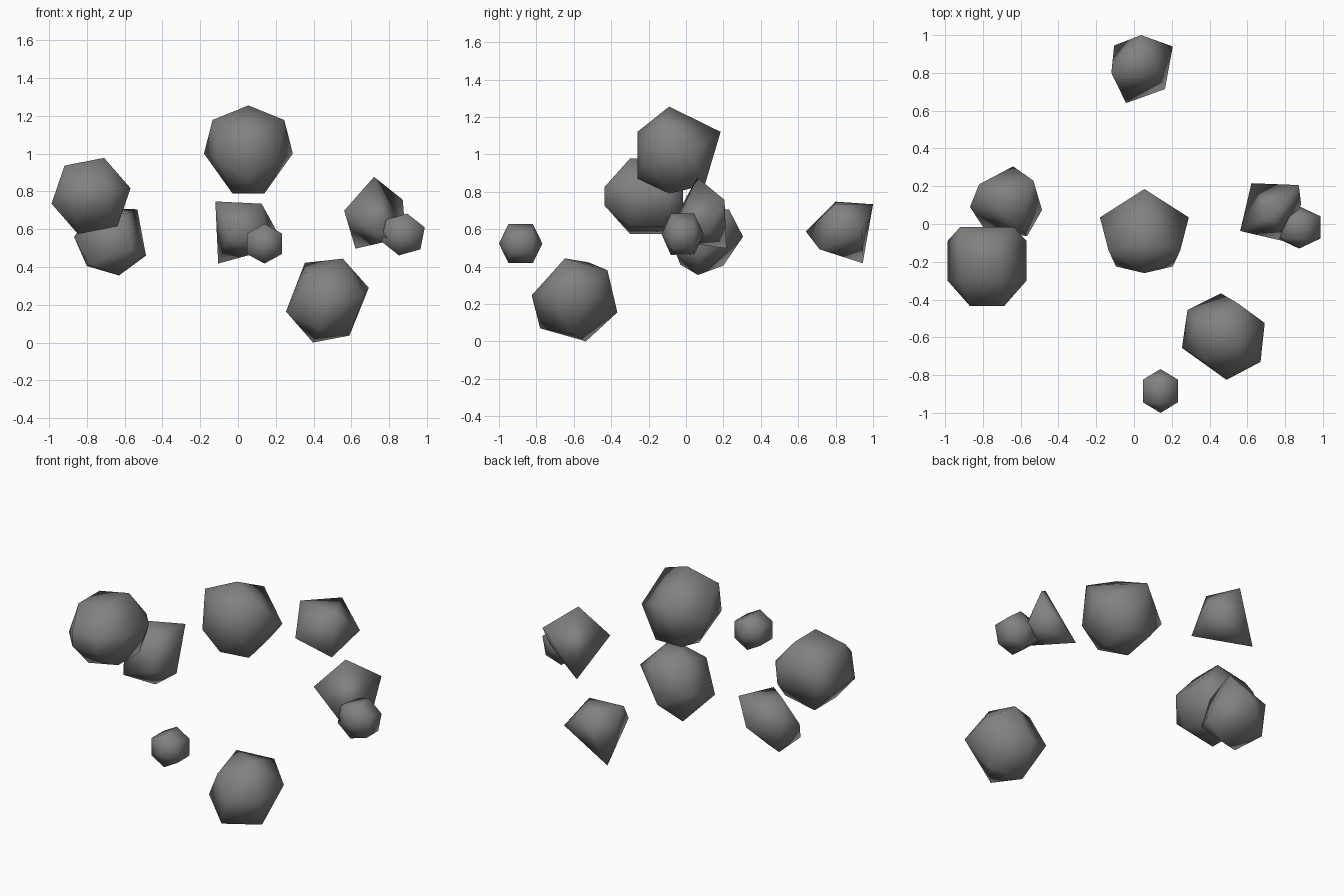
import bpy, bmesh, math
from mathutils import Vector, Matrix

gray = bpy.data.materials.new("stone_gray")
gray.diffuse_color = (0.22, 0.22, 0.22, 1)


def rock(name, points):
    """Faceted boulder: convex hull of its few corner points, smooth shaded."""
    bm = bmesh.new()
    for p in points:
        bm.verts.new(p)
    res = bmesh.ops.convex_hull(bm, input=bm.verts[:])
    bmesh.ops.delete(bm, geom=[v for v in bm.verts if not v.link_faces], context='VERTS')
    bmesh.ops.dissolve_limit(bm, angle_limit=0.02, verts=bm.verts[:], edges=bm.edges[:])
    bmesh.ops.recalc_face_normals(bm, faces=bm.faces[:])
    for f in bm.faces:
        f.smooth = True
    me = bpy.data.meshes.new(name)
    bm.to_mesh(me)
    bm.free()
    me.materials.append(gray)
    ob = bpy.data.objects.new(name, me)
    bpy.context.collection.objects.link(ob)
    return ob


def mirrored(cx, halves):
    """Corners mirrored about the plane x = cx."""
    return [(cx + s * x, y, z) for x, y, z in halves for s in (1, -1)]


def pebble_points(c, size, turn=0.0):
    """Fourteen corners of a small rounded pebble."""
    x, y, z = size
    pts = [(0, s * y, 0) for s in (1, -1)]
    for s in (1, -1):
        for t in (1, -1):
            pts.append((0, s * y * 0.56, t * z))
            pts += [(u * x, s * y * 0.52, t * z * 0.52) for u in (1, -1)]
    m = Matrix.Rotation(turn, 3, 'Y')
    return [Vector(c) + m @ Vector(p) for p in pts]


# top boulder, symmetric left to right
rock("top_boulder", mirrored(0.055, [
    (0, -0.09, 1.255), (0, 0.185, 1.12), (0.235, 0.035, 1.0),
    (0.19, -0.14, 1.178), (0, -0.26, 1.12), (0, -0.26, 0.87),
    (0.15, -0.225, 0.96), (0.085, -0.09, 0.79), (0.09, 0.1, 0.835)]))

# left boulder: six-sided drum with narrowed ends
cx, cz = -0.778, 0.776
pts = [(cx + 0.213 * math.cos(a), y, cz + 0.213 * math.sin(a))
       for a in [math.radians(11 + 60 * i) for i in range(6)] for y in (-0.30, -0.09)]
for y, w, h in ((-0.435, 0.09, 0.05), (-0.016, 0.142, 0.06)):
    pts += [(cx + s * w, y, cz + t * h) for s in (1, -1) for t in (1, -1)]
rock("left_boulder", pts)

# boulder tucked behind the left one
rock("left_rear_boulder", [
    (-0.63, 0.064, 0.355), (-0.64, 0.305, 0.56), (-0.487, 0.074, 0.46),
    (-0.533, 0.23, 0.705), (-0.80, 0.20, 0.405), (-0.868, 0.09, 0.56),
    (-0.566, -0.065, 0.50), (-0.79, -0.03, 0.41), (-0.75, 0.11, 0.715),
    (-0.60, -0.03, 0.68), (-0.82, 0.21, 0.62)])

# rear wedge
rock("rear_wedge_rock", [
    (-0.042, 0.64, 0.588), (-0.12, 0.80, 0.747), (0.037, 1.0, 0.733),
    (0.125, 0.80, 0.735), (0.205, 0.94, 0.59), (0.164, 0.714, 0.492),
    (-0.105, 0.945, 0.418)])

# right wedge
rock("right_wedge_rock", [
    (0.72, 0.06, 0.877), (0.872, 0.206, 0.756), (0.622, 0.216, 0.497),
    (0.562, -0.037, 0.698), (0.81, -0.095, 0.54), (0.885, 0.106, 0.60)])

# lower front boulder
rock("front_boulder", [
    (0.555, -0.647, 0.444), (0.354, -0.52, 0.422), (0.46, -0.367, 0.155),
    (0.692, -0.524, 0.29), (0.67, -0.73, 0.25), (0.49, -0.825, 0.246),
    (0.254, -0.656, 0.164), (0.283, -0.455, 0.23), (0.397, -0.535, 0.0),
    (0.59, -0.60, 0.037), (0.43, -0.78, 0.07), (0.36, -0.72, 0.35),
    (0.55, -0.42, 0.38)])

# two small pebbles
rock("front_pebble", pebble_points((0.14, -0.884, 0.523), (0.092, 0.116, 0.105)))
rock("right_pebble", pebble_points((0.874, -0.018, 0.572), (0.105, 0.112, 0.113), 0.2))
